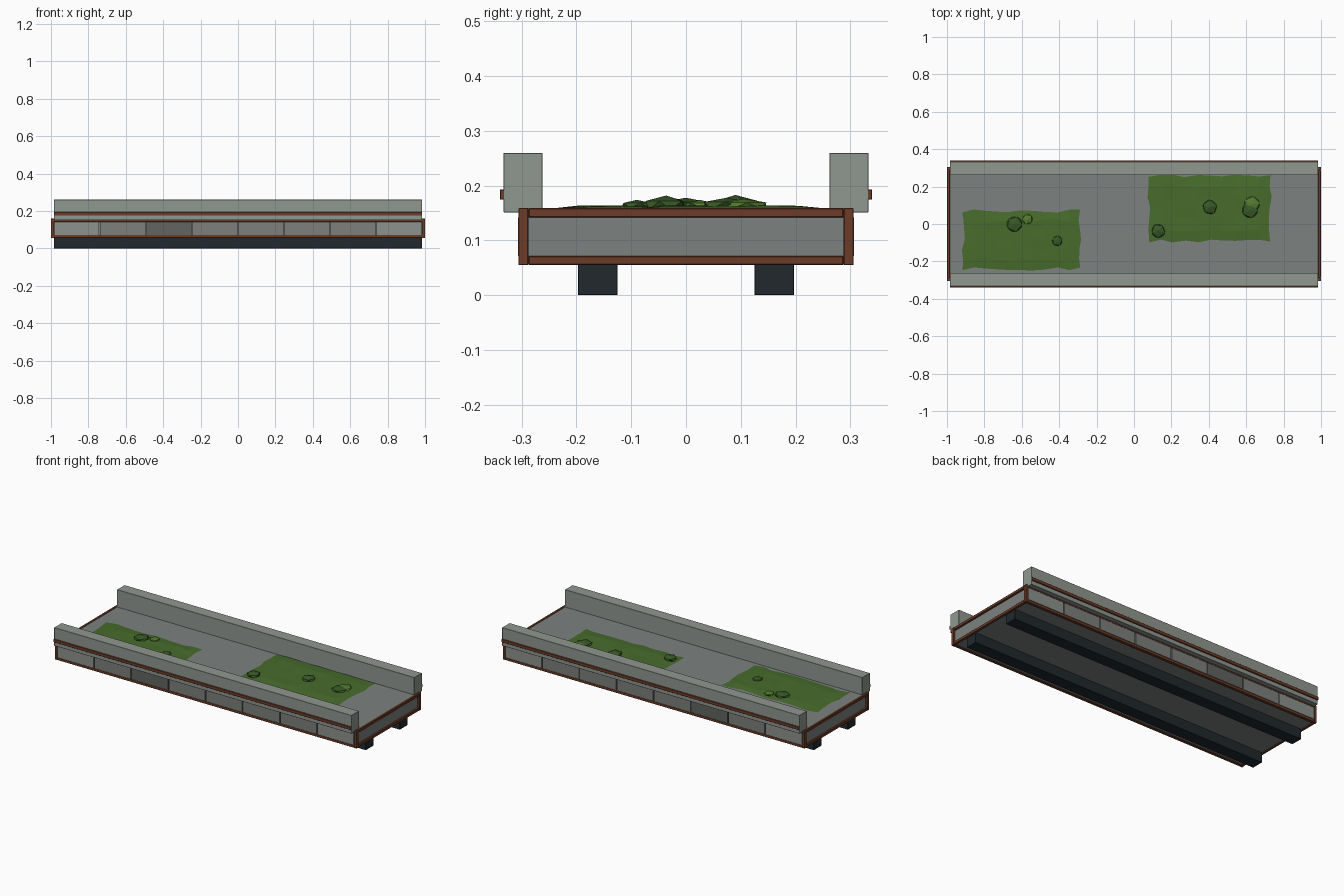
import bpy, bmesh, math, random

if "Cube" in bpy.data.objects:
    bpy.data.objects.remove(bpy.data.objects["Cube"])
random.seed(4)

def mat(name, c):
    m = bpy.data.materials.new(name)
    m.diffuse_color = (*c, 1)
    m.use_nodes = True
    m.node_tree.nodes["Principled BSDF"].inputs["Base Color"].default_value = m.diffuse_color
    return m

RUST = mat("rust", (0.15, 0.045, 0.022))
DARK = mat("dark_steel", (0.015, 0.022, 0.026))
STONE = mat("pale_concrete", (0.28, 0.31, 0.28))
DECK = mat("deck_concrete", (0.2, 0.22, 0.21))
PANELS = [mat("panel_%d" % i, (v, v * 1.07, v))
          for i, v in enumerate((0.27, 0.2, 0.12))]
GRASS = mat("grass", (0.065, 0.15, 0.025))
BUSH = [mat("bush_dark", (0.04, 0.1, 0.02)), mat("bush_light", (0.09, 0.2, 0.03))]

def finish(name, bm, m):
    me = bpy.data.meshes.new(name)
    bm.to_mesh(me)
    bm.free()
    me.materials.append(m)
    o = bpy.data.objects.new(name, me)
    bpy.context.collection.objects.link(o)
    return o

def box(name, x0, x1, y0, y1, z0, z1, m, bevel=0.0):
    x0, x1 = sorted((x0, x1))
    y0, y1 = sorted((y0, y1))
    bm = bmesh.new()
    bmesh.ops.create_cube(bm, size=1)
    for v in bm.verts:
        v.co = (x1 if v.co.x > 0 else x0, y1 if v.co.y > 0 else y0,
                z1 if v.co.z > 0 else z0)
    if bevel:
        bmesh.ops.bevel(bm, geom=bm.edges[:], offset=bevel, segments=1,
                        affect='EDGES')
    return finish(name, bm, m)

# Deck slab
box("deck_slab", -0.988, 0.988, -0.295, 0.295, 0.06, 0.156, DECK)

for s, side in ((-1, "front"), (1, "back")):
    # Girders, parapets and rust trim along each long side
    box(side + "_girder", -0.985, 0.985, s * 0.125, s * 0.197, 0, 0.062, DARK, 0.001)
    box(side + "_parapet", -0.985, 0.985, s * 0.262, s * 0.333, 0.151, 0.26, STONE, 0.001)
    box(side + "_parapet_strip", -0.985, 0.985, s * 0.330, s * 0.34, 0.175, 0.193, RUST, 0.001)
    for z in (0.055, 0.142):
        box(side + "_rail", -0.985, 0.985, s * 0.288, s * 0.306, z, z + 0.017, RUST, 0.002)
    # Side panels with narrow gaps
    tones = (0, 1, 2, 1, 1, 1, 1, 0)
    for i in range(8):
        a = -0.985 + i * 0.24625
        box(side + "_panel_%d" % i, a + 0.003, a + 0.243, s * 0.29, s * 0.307,
            0.072, 0.142, PANELS[tones[i]])

# End frames
for s, end in ((-1, "left"), (1, "right")):
    for z in (0.055, 0.142):
        box(end + "_end_bar", s * 0.984, s * 0.999, -0.288, 0.288, z, z + 0.017, RUST, 0.002)
    for t in (-1, 1):
        for z0, z1 in ((0.055, 0.072), (0.07, 0.144), (0.142, 0.159)):
            box(end + "_corner_post", s * 0.984, s * 1.0, t * 0.288, t * 0.306, z0, z1, RUST, 0.001)

# Grass patches: thin sheets with ragged borders
def grass(name, x0, x1, y0, y1, nx=10, ny=6):
    bm = bmesh.new()
    g = [[None] * (ny + 1) for _ in range(nx + 1)]
    for i in range(nx + 1):
        for j in range(ny + 1):
            edge = i in (0, nx) or j in (0, ny)
            x = x0 + (x1 - x0) * i / nx + random.uniform(-0.009, 0.009)
            y = y0 + (y1 - y0) * j / ny + random.uniform(-0.009, 0.009)
            z = 0.158 if edge else 0.162 + random.uniform(-0.001, 0.002)
            g[i][j] = bm.verts.new((x, min(y, 0.262), z))
    for i in range(nx):
        for j in range(ny):
            bm.faces.new((g[i][j], g[i + 1][j], g[i + 1][j + 1], g[i][j + 1]))
    finish(name, bm, GRASS)

grass("left_grass", -0.912, -0.288, -0.24, 0.07)
grass("right_grass", 0.08, 0.73, -0.092, 0.257)

# Low faceted bushes: x, y, radius, top height, tone
for i, (x, y, r, top, c) in enumerate((
        (-0.64, 0.0, 0.045, 0.178, 0), (-0.57, 0.025, 0.03, 0.174, 1),
        (-0.41, -0.09, 0.03, 0.174, 0), (0.13, -0.036, 0.04, 0.182, 0),
        (0.405, 0.09, 0.042, 0.183, 0), (0.62, 0.075, 0.046, 0.178, 0),
        (0.63, 0.107, 0.046, 0.176, 1))):
    bm = bmesh.new()
    bmesh.ops.create_icosphere(bm, subdivisions=1, radius=1)
    a = random.uniform(0, math.tau)
    for v in bm.verts:
        k = random.uniform(0.95, 1.08)
        px, py = v.co.x * r * k, v.co.y * r * k
        v.co = (x + px * math.cos(a) - py * math.sin(a),
                y + px * math.sin(a) + py * math.cos(a),
                0.164 + v.co.z * (top - 0.164))
    finish("bush_%d" % i, bm, BUSH[c])
